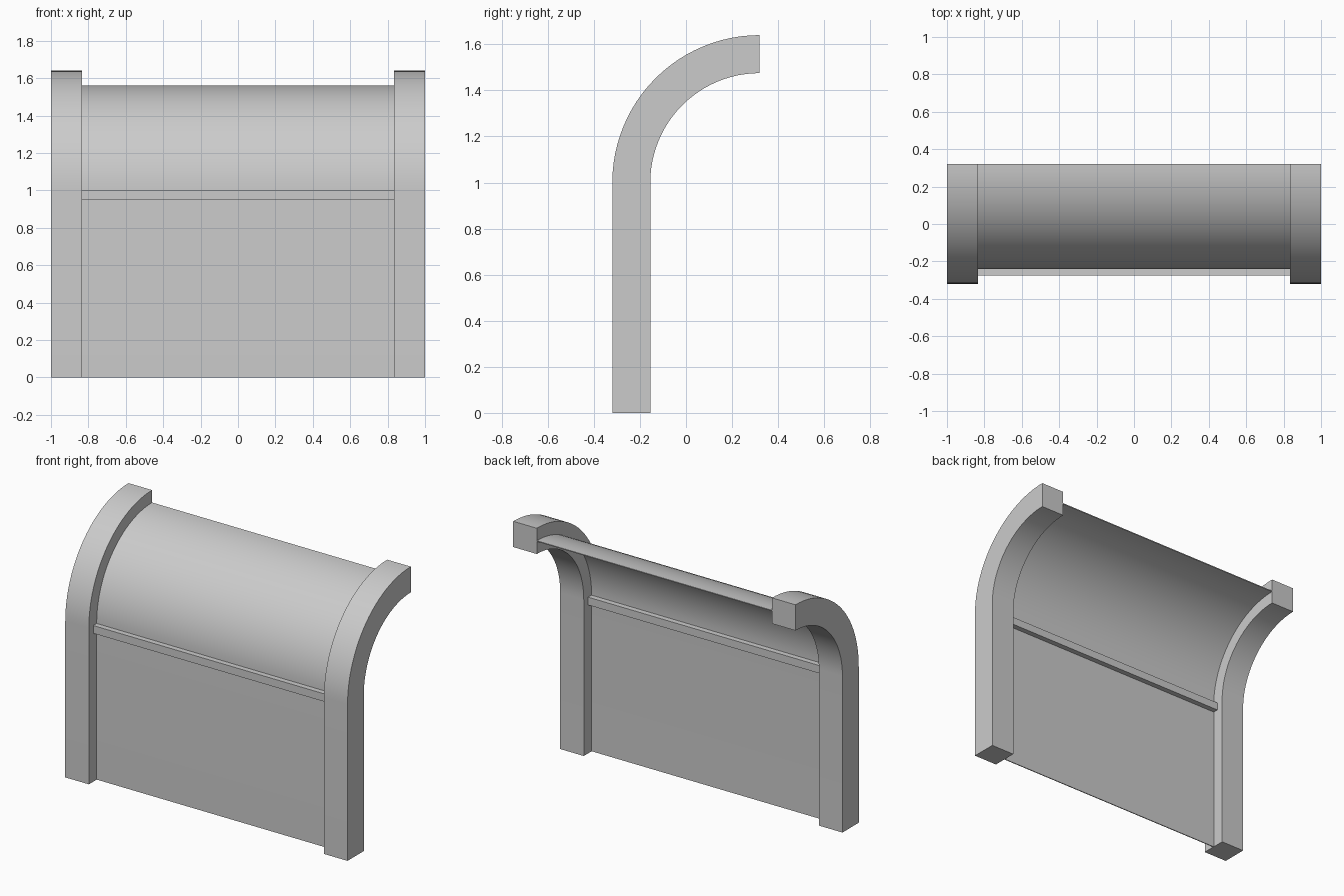
import bpy, bmesh, math

if "Cube" in bpy.data.objects:
    bpy.data.objects.remove(bpy.data.objects["Cube"])

grey = bpy.data.materials.new("plain grey")
grey.diffuse_color = (0.6, 0.6, 0.6, 1)
grey.use_nodes = True
grey.node_tree.nodes["Principled BSDF"].inputs["Base Color"].default_value = grey.diffuse_color

CY, CZ = 0.32, 1.0      # centre of the quarter bend
MID = 0.5575            # radius of the centre line
SEGS = 24


def bend(radius):
    """Upright line from the floor, then a quarter circle leaning back."""
    pts = [(CY - radius, 0.0)]
    for i in range(SEGS + 1):
        a = math.radians(90) * i / SEGS
        pts.append((CY - radius * math.cos(a), CZ + radius * math.sin(a)))
    return pts


def curved_part(name, x0, x1, thickness):
    """Sweep a rectangle, x0..x1 by thickness, along the bend."""
    outer, inner = bend(MID + thickness / 2), bend(MID - thickness / 2)
    bm = bmesh.new()
    rings = [[bm.verts.new((x, y, z)) for x, (y, z) in
              ((x0, o), (x1, o), (x1, i), (x0, i))] for o, i in zip(outer, inner)]
    for a, b in zip(rings, rings[1:]):
        for k in range(4):
            n = (k + 1) % 4
            bm.faces.new((a[k], a[n], b[n], b[k]))
    bm.faces.new(rings[0])
    bm.faces.new(rings[-1])
    finish(name, bm)


def finish(name, bm):
    bmesh.ops.recalc_face_normals(bm, faces=bm.faces)
    mesh = bpy.data.meshes.new(name)
    bm.to_mesh(mesh)
    bm.free()
    mesh.materials.append(grey)
    obj = bpy.data.objects.new(name, mesh)
    bpy.context.collection.objects.link(obj)
    bpy.ops.object.select_all(action='DESELECT')
    obj.select_set(True)
    bpy.context.view_layer.objects.active = obj
    bpy.ops.object.shade_smooth_by_angle(angle=math.radians(30))


# Two thick side posts
curved_part("left_post", -1.0, -0.833, 0.165)
curved_part("right_post", 0.833, 1.0, 0.165)

# Thin curved panel between them
curved_part("panel", -0.833, 0.833, 0.006)

# Horizontal rail where the bend begins
bm = bmesh.new()
bmesh.ops.create_cube(bm, size=1)
bmesh.ops.scale(bm, vec=(1.666, 0.075, 0.05), verts=bm.verts)
bmesh.ops.translate(bm, vec=(0, CY - MID, 0.975), verts=bm.verts)
finish("cross_rail", bm)
